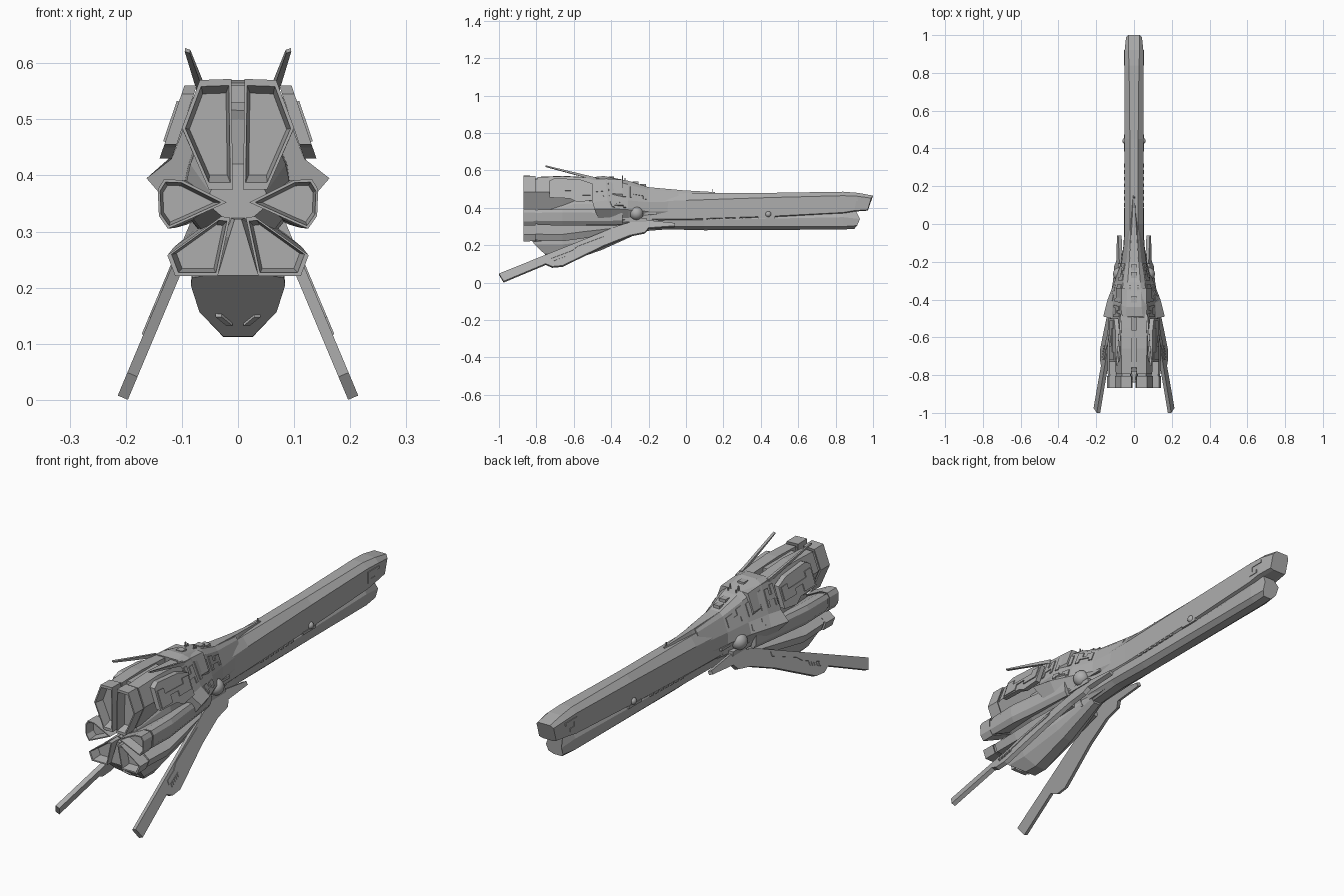
import bpy, bmesh, math
from mathutils import Vector

grey = bpy.data.materials.new("hull_grey")
grey.diffuse_color = (0.42, 0.42, 0.42, 1)


def finish(name, bm, mirror=False):
    bmesh.ops.recalc_face_normals(bm, faces=bm.faces)
    me = bpy.data.meshes.new(name)
    bm.to_mesh(me)
    bm.free()
    me.materials.append(grey)
    ob = bpy.data.objects.new(name, me)
    bpy.context.collection.objects.link(ob)
    if mirror:
        m = ob.modifiers.new("mirror", 'MIRROR')
        m.use_mirror_merge = False
    return ob


def loft(name, rings, mirror=False):
    """Skin closed rings of 3D points and cap both ends."""
    bm = bmesh.new()
    vs = [[bm.verts.new(p) for p in r] for r in rings]
    n = len(vs[0])
    for a, b in zip(vs, vs[1:]):
        for i in range(n):
            j = (i + 1) % n
            bm.faces.new((a[i], a[j], b[j], b[i]))
    bm.faces.new(vs[0])
    bm.faces.new(vs[-1])
    return finish(name, bm, mirror)


def hull(name, stations):
    """Symmetric hull: each station is y (or y per point) and a half section from top to bottom."""
    rings = []
    for y, half in stations:
        ys = y if isinstance(y, tuple) else (y,) * len(half)
        right = [(x, yy, z) for yy, (x, z) in zip(ys, half)]
        rings.append(right + [(-x, yy, z) for x, yy, z in reversed(right)])
    return loft(name, rings)


def section(y, pts, s=1.0, shift=(0, 0)):
    cx = sum(p[0] for p in pts) / len(pts)
    cz = sum(p[1] for p in pts) / len(pts)
    return [(cx + shift[0] + (x - cx) * s, y, cz + shift[1] + (z - cz) * s) for x, z in pts]


def panel(name, quad, uvs, t=0.005):
    """Thin raised plate laid on a quad, outlined in the quad's own 0-1 space."""
    a, b, c, d = map(Vector, quad)
    n = (b - a).cross(d - a).normalized()
    if n.x < 0:
        n = -n
    pts = [a.lerp(b, u).lerp(d.lerp(c, u), v) for u, v in uvs]
    return loft(name, [[p - n * t for p in pts], [p + n * t for p in pts]], True)


def box(name, c, s, mirror=False):
    x, y, z = c
    a, b, h = (k / 2 for k in s)
    loft(name, [[(x - a, yy, z - h), (x + a, yy, z - h), (x + a, yy, z + h), (x - a, yy, z + h)]
                for yy in (y - b, y + b)], mirror)


def ball(name, c, r):
    bm = bmesh.new()
    bmesh.ops.create_uvsphere(bm, u_segments=20, v_segments=12, radius=r)
    bmesh.ops.translate(bm, verts=bm.verts, vec=c)
    for f in bm.faces:
        f.smooth = True
    finish(name, bm, True)


# Long upper bow with raked, slightly flared tip
hull("upper_bow", [
    (-0.30, [(0.025, 0.475), (0.055, 0.43), (0.06, 0.34), (0.03, 0.31)]),
    (0.00, [(0.022, 0.478), (0.050, 0.44), (0.052, 0.34), (0.03, 0.32)]),
    (0.45, [(0.022, 0.480), (0.050, 0.455), (0.050, 0.355), (0.03, 0.345)]),
    (0.84, [(0.026, 0.486), (0.050, 0.465), (0.050, 0.375), (0.03, 0.37)]),
    ((0.92, 0.915, 0.90, 0.90), [(0.030, 0.480), (0.050, 0.462), (0.050, 0.385), (0.03, 0.38)]),
    ((1.0, 0.99, 0.972, 0.972), [(0.030, 0.465), (0.042, 0.452), (0.042, 0.39), (0.025, 0.385)])])

# Lower keel with notched front
hull("lower_keel", [
    (-0.42, [(0.03, 0.36), (0.05, 0.34), (0.05, 0.29), (0.02, 0.26)]),
    (-0.10, [(0.03, 0.36), (0.048, 0.335), (0.045, 0.30), (0.02, 0.285)]),
    (0.10, [(0.03, 0.36), (0.046, 0.335), (0.042, 0.30), (0.02, 0.28)]),
    (0.84, [(0.03, 0.38), (0.044, 0.35), (0.042, 0.30), (0.02, 0.284)]),
    ((0.91, 0.93, 0.915, 0.90), [(0.03, 0.38), (0.038, 0.34), (0.036, 0.305), (0.02, 0.288)])])

# Flared bridge collar in front of the engines
collar = [
    ((-0.49, -0.50, -0.50, -0.49, -0.47), [(0.045, 0.565), (0.07, 0.555), (0.118, 0.43), (0.163, 0.395), (0.12, 0.345)]),
    ((-0.44, -0.43, -0.42, -0.40, -0.40), [(0.040, 0.570), (0.068, 0.555), (0.112, 0.44), (0.140, 0.395), (0.11, 0.345)]),
    (-0.31, [(0.034, 0.545), (0.058, 0.525), (0.090, 0.44), (0.105, 0.39), (0.08, 0.345)]),
    (-0.20, [(0.025, 0.510), (0.040, 0.495), (0.065, 0.43), (0.068, 0.38), (0.05, 0.345)]),
    (-0.04, [(0.018, 0.492), (0.026, 0.480), (0.045, 0.43), (0.045, 0.38), (0.03, 0.35)])]
hull("bridge_collar", collar)
hull("dorsal_spike", [
    (-0.22, [(0.025, 0.512), (0.042, 0.46)]),
    (-0.02, [(0.012, 0.494), (0.026, 0.46)]),
    (0.155, [(0.003, 0.484), (0.005, 0.46)])])

# Core body behind the collar, carrying the engines
hull("engine_core", [
    (-0.78, [(0.02, 0.42), (0.05, 0.37), (0.05, 0.345), (0.015, 0.315)]),
    (-0.60, [(0.05, 0.50), (0.085, 0.42), (0.10, 0.35), (0.04, 0.27)]),
    (-0.40, [(0.05, 0.53), (0.09, 0.42), (0.10, 0.34), (0.04, 0.265)]),
    (-0.15, [(0.03, 0.45), (0.05, 0.42), (0.05, 0.33), (0.03, 0.29)])])

# Sloping lower hull between the bottom engines
hull("lower_fan", [
    (-0.84, [(0.006, 0.322), (0.016, 0.29), (0.036, 0.222)]),
    (-0.60, [(0.03, 0.33), (0.07, 0.29), (0.055, 0.225)]),
    (-0.30, [(0.03, 0.33), (0.06, 0.30), (0.04, 0.262)])])

# Belly pod with faceted rear
hull("belly_pod", [
    ((-0.82, -0.82, -0.81, -0.76, -0.70), [(0.05, 0.222), (0.082, 0.218), (0.084, 0.204), (0.069, 0.157), (0.026, 0.113)]),
    ((-0.66, -0.66, -0.66, -0.66, -0.63), [(0.05, 0.25), (0.082, 0.235), (0.084, 0.204), (0.069, 0.157), (0.026, 0.112)]),
    (-0.45, [(0.04, 0.28), (0.065, 0.26), (0.066, 0.23), (0.055, 0.20), (0.022, 0.175)]),
    (-0.25, [(0.03, 0.30), (0.04, 0.30), (0.04, 0.29), (0.03, 0.28), (0.015, 0.265)])])
panel("belly_vent", [(0.010, -0.733, 0.135), (0.032, -0.733, 0.135), (0.040, -0.752, 0.151), (0.018, -0.752, 0.151)],
      [(0, 0), (0.5, 0), (1, 1), (0.5, 1)], 0.004)

# Engines: body running forward, collar gap, flared hollow nozzle
engines = {
    "upper": ([(0.009, 0.375), (0.052, 0.375), (0.100, 0.485), (0.068, 0.57), (0.012, 0.572)], (0.0, -0.01), 0.9),
    "middle": ([(0.02, 0.352), (0.100, 0.392), (0.132, 0.393), (0.143, 0.375), (0.141, 0.328), (0.125, 0.305), (0.095, 0.318)], (-0.03, 0.0), 0.85),
    "lower": ([(0.014, 0.325), (0.030, 0.327), (0.126, 0.258), (0.112, 0.221), (0.036, 0.221)], (-0.025, 0.035), 0.75)}
for key, (o, shift, s) in engines.items():
    loft(key + "_engine_body", [section(-0.795, o, 0.93), section(-0.66, o, 0.99),
         section(-0.55, o, 0.97, (shift[0] * 0.4, shift[1] * 0.4)), section(-0.34, o, s, shift)], True)
    loft(key + "_engine_neck", [section(-0.82, o, 0.84), section(-0.77, o, 0.84)], True)
    loft(key + "_nozzle", [section(-0.81, o, 0.8), section(-0.805, o, 0.99), section(-0.868, o, 1.0),
         section(-0.868, o, 0.88), section(-0.825, o, 0.74)], True)
box("upper_engine_spine", (0, -0.66, 0.545), (0.045, 0.2, 0.03))

# Swept landing wings: side outline set on a slanted plane
wing = [(-1.0, 0.045), (-0.975, 0.004), (-0.75, 0.098), (-0.715, 0.083), (-0.66, 0.088), (-0.44, 0.195),
        (-0.30, 0.25), (-0.22, 0.266), (-0.20, 0.29), (-0.06, 0.300), (-0.06, 0.315), (-0.25, 0.335), (-0.37, 0.298)]
loft("wing", [[(0.207 - 0.42 * z + d, y, z + d * 0.42) for y, z in wing] for d in (-0.009, 0.009)], True)


def wing_point(y, z):
    return (0.207 - 0.42 * z + 0.009, y, z + 0.004)


wq = [wing_point(-0.72, 0.125), wing_point(-0.44, 0.23), wing_point(-0.44, 0.26), wing_point(-0.72, 0.155)]
panel("wing_plate", wq, [(0, 0), (0.4, 0), (0.5, 0.4), (1, 0.4), (1, 1), (0.3, 1), (0.2, 0.6), (0, 0.6)], 0.003)
for i in range(5):
    panel("wing_grille", wq, [(0.05 + i * 0.05, -0.6), (0.075 + i * 0.05, -0.6),
                              (0.075 + i * 0.05, -0.1), (0.05 + i * 0.05, -0.1)], 0.003)

# Slanted side plates beside the upper engines
side = [(-0.73, 0.545), (-0.70, 0.56), (-0.56, 0.55), (-0.50, 0.53), (-0.50, 0.44), (-0.58, 0.43), (-0.62, 0.45), (-0.73, 0.455)]
loft("side_plate", [[(0.282 - 0.34 * z + d, y, z) for y, z in side] for d in (-0.018, 0.004)], True)
sq = [(0.286 - 0.34 * z, y, z) for y, z in ((-0.72, 0.46), (-0.51, 0.46), (-0.51, 0.53), (-0.72, 0.54))]
step = [(0, 0), (0.35, 0), (0.35, 0.4), (0.6, 0.4), (0.6, 0.1), (1, 0.1), (1, 0.9), (0.8, 0.9),
        (0.8, 0.6), (0.2, 0.6), (0.2, 0.9), (0, 0.9)]
panel("side_armour", sq, step, 0.004)

# Raised armour on the collar, laid out between its corner lines


def corner(i, k):
    y, half = collar[i]
    return (half[k][0], y[k] if isinstance(y, tuple) else y, half[k][1])


for i, k in ((0, 1), (1, 1), (2, 1), (1, 2)):
    q = [corner(i, k), corner(i + 1, k), corner(i + 1, k + 1), corner(i, k + 1)]
    panel("collar_armour", q, [(0.1 + u * 0.8, 0.12 + v * 0.75) for u, v in step], 0.004)

# Bow panels and keel trim
bq = [(0.05, 0.84, 0.40), (0.05, 0.92, 0.40), (0.05, 0.92, 0.45), (0.05, 0.84, 0.45)]
panel("bow_plate", bq, [(0, 0), (0.6, 0), (0.6, 0.3), (0.25, 0.3), (0.25, 0.75), (1, 0.75), (1, 1), (0, 1)], 0.003)
for i in range(7):
    box("keel_vent", (0.046, 0.10 + i * 0.035, 0.338 + i * 0.001), (0.012, 0.02, 0.008), True)

# Ball turrets and their sockets
ball("large_turret", (0.075, -0.265, 0.37), 0.036)
ball("small_turret", (0.078, -0.335, 0.375), 0.022)
ball("bow_turret", (0.046, 0.44, 0.366), 0.016)
box("bow_turret_mount", (0.045, 0.43, 0.35), (0.014, 0.09, 0.012), True)
box("turret_cradle", (0.06, -0.28, 0.335), (0.05, 0.14, 0.02), True)
box("turret_barrel", (0.062, -0.19, 0.37), (0.012, 0.07, 0.012), True)

# Raked antenna blades, masts and deck blocks
loft("antenna_blade", [[(0.060, -0.48, 0.545), (0.072, -0.48, 0.545), (0.072, -0.48, 0.562), (0.060, -0.48, 0.562)],
                       [(0.086, -0.75, 0.618), (0.095, -0.75, 0.621), (0.094, -0.75, 0.627), (0.085, -0.75, 0.624)]], True)
for y, top in ((-0.34, 0.572), (-0.325, 0.56)):
    box("mast", (0.02, y, (0.51 + top) / 2), (0.005, 0.005, top - 0.51), True)
box("bow_mast", (0, 0.14, 0.485), (0.004, 0.004, 0.03))
for y, z in ((-0.40, 0.56), (-0.27, 0.533), (-0.23, 0.52)):
    box("deck_block", (0, y, z), (0.03, 0.03, 0.016))
